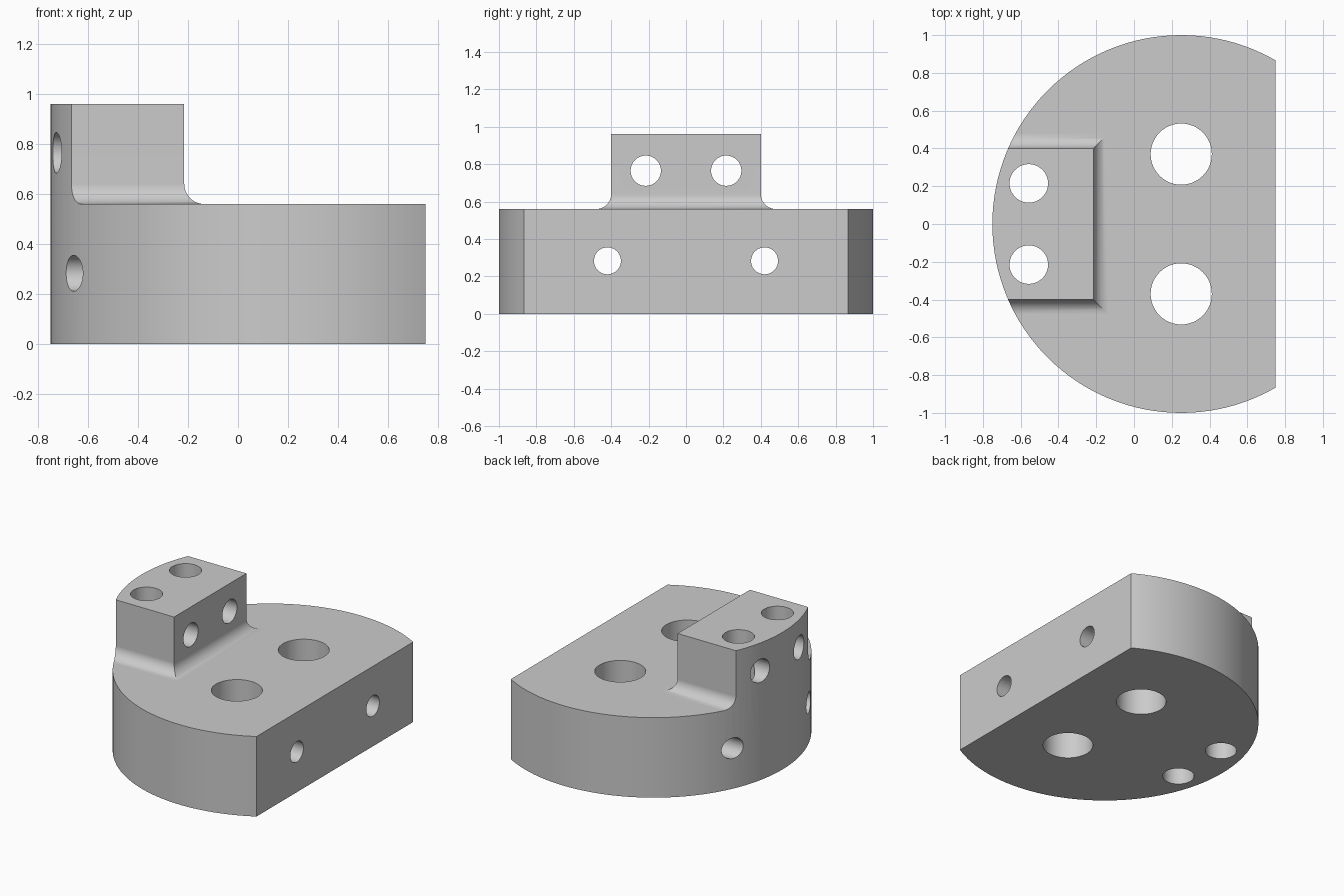
import bpy, bmesh, math
from mathutils import Matrix

cube = bpy.data.objects.get("Cube")
if cube:
    bpy.data.objects.remove(cube, do_unlink=True)

# Main dimensions
BASE_H, TOP_H = 0.56, 0.96
AXIS_X, FLAT_X, OUT = 0.25, 0.75, 1.2
BLOCK_X, BLOCK_Y, FILLET = -0.215, 0.4, 0.08
STEPS = 10


def finish(bm, name):
    bmesh.ops.recalc_face_normals(bm, faces=bm.faces)
    mesh = bpy.data.meshes.new(name)
    bm.to_mesh(mesh)
    bm.free()
    obj = bpy.data.objects.new(name, mesh)
    bpy.context.collection.objects.link(obj)
    return obj


def cylinder(name, radius, length, location, along_x=False, segments=48):
    bm = bmesh.new()
    matrix = Matrix.Translation(location)
    if along_x:
        matrix = matrix @ Matrix.Rotation(math.pi / 2, 4, 'Y')
    bmesh.ops.create_cone(bm, cap_ends=True, segments=segments, radius1=radius,
                          radius2=radius, depth=length, matrix=matrix)
    obj = finish(bm, name)
    obj.hide_render = True
    return obj


def stepped_body():
    # Rectangular sections: slab, concave fillet, then upright block
    sections = [(FLAT_X, OUT, 0), (FLAT_X, OUT, BASE_H)]
    for i in range(STEPS + 1):
        a = math.pi / 2 * i / STEPS
        grow = FILLET * (1 - math.sin(a))
        z = BASE_H + FILLET * (1 - math.cos(a))
        sections.append((BLOCK_X + grow, BLOCK_Y + grow, z))
    sections.append((BLOCK_X, BLOCK_Y, TOP_H))
    bm = bmesh.new()
    rings = [[bm.verts.new(p) for p in
              ((-OUT, -y, z), (x, -y, z), (x, y, z), (-OUT, y, z))]
             for x, y, z in sections]
    for low, high in zip(rings, rings[1:]):
        # The outer end is closed by a single face below
        for k in range(3):
            bm.faces.new((low[k], low[k + 1], high[k + 1], high[k]))
    bm.faces.new(rings[0])
    bm.faces.new(rings[-1])
    bm.faces.new([r[0] for r in rings] + [r[3] for r in reversed(rings)])
    return finish(bm, "clamp_body")


def cut(obj, cutter, operation):
    mod = obj.modifiers.new(operation.title(), 'BOOLEAN')
    mod.operation = operation
    mod.solver = 'EXACT'
    mod.object = cutter
    bpy.ops.object.modifier_apply(modifier=mod.name)
    bpy.data.objects.remove(cutter, do_unlink=True)


body = stepped_body()
bpy.ops.object.select_all(action='DESELECT')
bpy.context.view_layer.objects.active = body
body.select_set(True)

# Round outer wall
cut(body, cylinder("round_wall", 1, 4, (AXIS_X, 0, 0), segments=128), 'INTERSECT')

# Mirrored pairs of through holes
for side in (-1, 1):
    holes = [
        cylinder("large_bore", 0.162, 3, (AXIS_X, side * 0.37, 0)),
        cylinder("small_bore", 0.102, 3, (-0.557, side * 0.215, 0)),
        cylinder("base_cross_hole", 0.072, 3, (0, side * 0.42, 0.283), True),
        cylinder("block_cross_hole", 0.081, 3, (0, side * 0.215, 0.765), True),
    ]
    for hole in holes:
        cut(body, hole, 'DIFFERENCE')

# Single grey finish
grey = bpy.data.materials.new("plain grey")
grey.use_nodes = True
colour = (0.6, 0.6, 0.6, 1)
grey.diffuse_color = colour
grey.node_tree.nodes["Principled BSDF"].inputs["Base Color"].default_value = colour
body.data.materials.clear()
body.data.materials.append(grey)

# Smooth curves, crisp edges, flat large faces
bpy.ops.object.shade_smooth_by_angle(angle=math.radians(30))
weighted = body.modifiers.new("Weighted Normals", 'WEIGHTED_NORMAL')
weighted.keep_sharp = True
